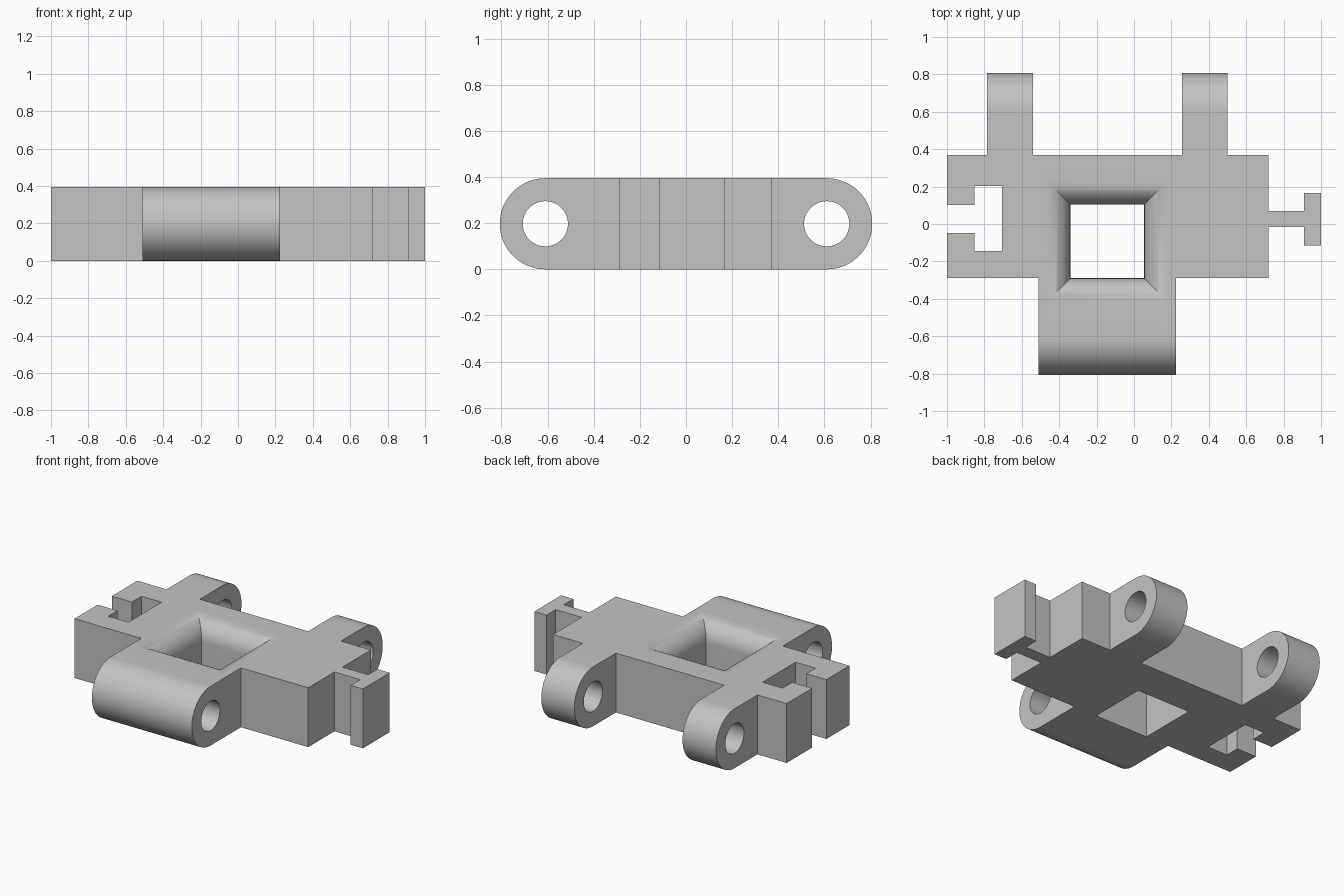
import bpy, bmesh, math
from mathutils import Vector

if "Cube" in bpy.data.objects:
    bpy.data.objects.remove(bpy.data.objects["Cube"], do_unlink=True)

H = 0.395          # link thickness
R = H / 2          # rounded lug radius
PIN_Y = 0.61       # hinge axis distance from the middle
PIN_R = 0.098
FLARE = 0.13       # rounding at the mouth of the well

grey = bpy.data.materials.new("plain grey")
grey.use_nodes = True
grey.diffuse_color = (0.55, 0.55, 0.55, 1)
grey.node_tree.nodes["Principled BSDF"].inputs["Base Color"].default_value = grey.diffuse_color


def loft(name, rings):
    """Closed solid through matching rings of points."""
    bm = bmesh.new()
    loops = [[bm.verts.new(p) for p in ring] for ring in rings]
    n = len(loops[0])
    for a, b in zip(loops, loops[1:]):
        for i in range(n):
            j = (i + 1) % n
            bm.faces.new((a[i], a[j], b[j], b[i]))
    bm.faces.new(loops[0][::-1])
    bm.faces.new(loops[-1])
    bmesh.ops.recalc_face_normals(bm, faces=bm.faces)
    mesh = bpy.data.meshes.new(name)
    bm.to_mesh(mesh)
    bm.free()
    mesh.materials.append(grey)
    ob = bpy.data.objects.new(name, mesh)
    bpy.context.collection.objects.link(ob)
    return ob


def arc(y, radius, start, end, steps):
    """Points of an arc in the side (y, z) plane at mid height."""
    angles = [math.radians(start + (end - start) * i / steps) for i in range(steps + 1)]
    return [(y + radius * math.cos(a), R + radius * math.sin(a)) for a in angles]


def across(name, profile):
    """Side profile run across the full width."""
    return loft(name, [[(x, y, z) for y, z in profile] for x in (-1.2, 1.2)])


def combine(target, tool, operation):
    mod = target.modifiers.new(operation.lower(), "BOOLEAN")
    mod.operation, mod.solver, mod.object = operation, "EXACT", tool
    bpy.context.view_layer.objects.active = target
    bpy.ops.object.modifier_apply(modifier=mod.name)
    bpy.data.objects.remove(tool, do_unlink=True)


# Plan outline, anticlockwise: front lug, T connector, back lugs, T slot
plan = [
    (-1, -0.29), (-0.51, -0.29), (-0.51, -0.9), (0.225, -0.9), (0.225, -0.29), (0.72, -0.29),
    (0.72, -0.015), (0.91, -0.015), (0.91, -0.115), (1, -0.115),
    (1, 0.167), (0.91, 0.167), (0.91, 0.07), (0.72, 0.07), (0.72, 0.37),
    (0.5, 0.37), (0.5, 0.9), (0.257, 0.9), (0.257, 0.37),
    (-0.54, 0.37), (-0.54, 0.9), (-0.785, 0.9), (-0.785, 0.37), (-1, 0.37),
    (-1, 0.102), (-0.853, 0.102), (-0.853, 0.203), (-0.705, 0.203),
    (-0.705, -0.145), (-0.853, -0.145), (-0.853, -0.048), (-1, -0.048),
]
link = loft("hinged_link_body", [[(x, y, z) for x, y in plan] for z in (-0.1, H + 0.1)])

# Round the lug ends by trimming to a stadium-shaped side profile
stadium = arc(PIN_Y, R, -90, 90, 40) + arc(-PIN_Y, R, 90, 270, 40)
combine(link, across("rounding_form", stadium), "INTERSECT")

# Hinge pin holes
for side in (-1, 1):
    hole = arc(side * PIN_Y, PIN_R, 0, 360, 48)[:-1]
    combine(link, across("pin_cutter", hole), "DIFFERENCE")

# Square well with a flared, rounded mouth
centre, half = Vector((-0.143, -0.0925)), 0.1975


def square(grow, z):
    s = half + grow
    return [(centre.x + sx * s, centre.y + sy * s, z)
            for sx, sy in ((-1, -1), (1, -1), (1, 1), (-1, 1))]


steps = 16
mouth = [square(FLARE * (1 - math.cos(a)), H + 0.0004 - FLARE * (1 - math.sin(a)))
         for a in (math.pi / 2 * i / steps for i in range(steps + 1))]
well = loft("well_cutter", [square(0, -0.1)] + mouth + [square(FLARE, H + 0.1)])
combine(link, well, "DIFFERENCE")

# Smooth curves, crisp edges
bpy.ops.object.select_all(action="DESELECT")
link.select_set(True)
bpy.context.view_layer.objects.active = link
bpy.ops.object.shade_smooth_by_angle(angle=math.radians(30))
